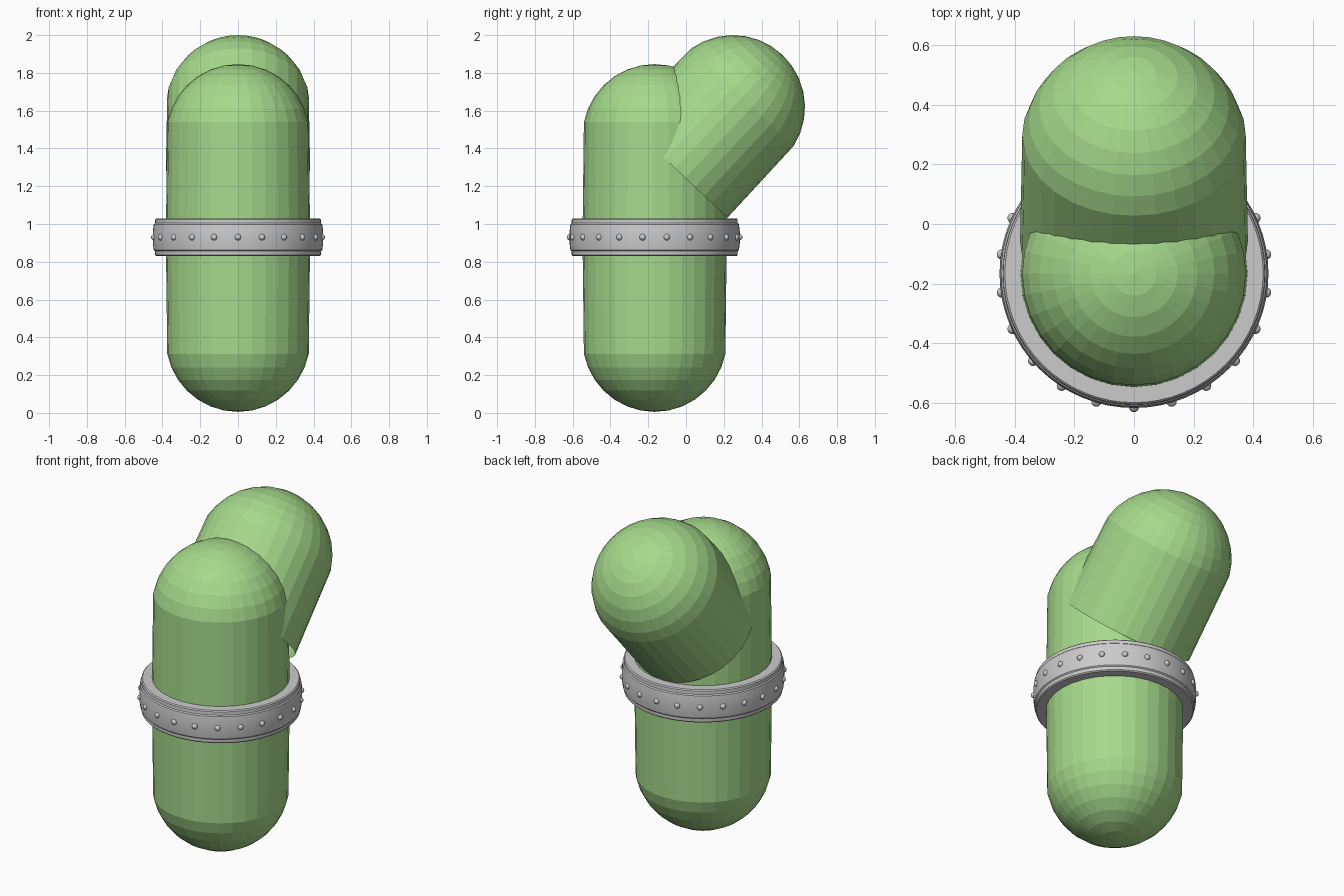
import bpy, bmesh, math
from mathutils import Matrix, Vector

if "Cube" in bpy.data.objects:
    bpy.data.objects.remove(bpy.data.objects["Cube"])

R = 0.382          # tube radius
CY = -0.166        # y of the upright axis
RING_Z = 0.93

green = bpy.data.materials.new("green")
green.diffuse_color = (0.38, 0.70, 0.26, 1)
green.use_nodes = True
green.node_tree.nodes["Principled BSDF"].inputs["Base Color"].default_value = green.diffuse_color


def make_object(name, bm, material=None):
    bmesh.ops.recalc_face_normals(bm, faces=bm.faces[:])
    mesh = bpy.data.meshes.new(name)
    bm.to_mesh(mesh)
    bm.free()
    obj = bpy.data.objects.new(name, mesh)
    bpy.context.collection.objects.link(obj)
    if material:
        mesh.materials.append(material)
    return obj


def capsule(name, stretch, half=False):
    """Sphere whose caps are pulled away from the equator; half keeps only the upper part."""
    bm = bmesh.new()
    bmesh.ops.create_uvsphere(bm, u_segments=32, v_segments=16, radius=R)
    if half:
        low = [v for v in bm.verts if v.co.z < -0.001]
        bmesh.ops.delete(bm, geom=low, context='VERTS')
    for v in bm.verts:
        if abs(v.co.z) > 0.001:
            v.co.z += math.copysign(stretch, v.co.z)
    return make_object(name, bm, green)


# Upright body
body = capsule("upright_body", 0.5385)
body.location = (0, CY, 0.926)

# Slanted branch, open at its buried end
tilt = math.radians(43.5)
branch = capsule("slanted_branch", 0.445, half=True)
branch.rotation_euler = (-tilt, 0, 0)
branch.location = Vector((0, 0.248, 1.618)) - 0.445 * Vector((0, math.sin(tilt), math.cos(tilt)))

# Collar: closed profile (radius, height) turned around the body
profile = [(0.370, -0.10), (0.433, -0.10), (0.439, -0.094), (0.440, -0.074),
           (0.446, -0.068), (0.451, -0.03), (0.451, 0.03), (0.446, 0.068),
           (0.440, 0.074), (0.439, 0.094), (0.433, 0.10), (0.370, 0.10)]
SEG = 64
bm = bmesh.new()
loops = []
for i in range(SEG):
    a = 2 * math.pi * i / SEG
    loops.append([bm.verts.new((r * math.cos(a), r * math.sin(a), z)) for r, z in profile])
n = len(profile)
for i in range(SEG):
    p, q = loops[i], loops[(i + 1) % SEG]
    for j in range(n):
        k = (j + 1) % n
        bm.faces.new((p[j], q[j], q[k], p[k]))
collar = make_object("collar", bm)
collar.location = (0, CY, RING_Z)

# Rivets around the collar
bm = bmesh.new()
for i in range(22):
    a = 2 * math.pi * i / 22 - math.pi / 2
    pos = Matrix.Translation((0.448 * math.cos(a), 0.448 * math.sin(a), 0))
    bmesh.ops.create_uvsphere(bm, u_segments=16, v_segments=8, radius=0.017, matrix=pos)
rivets = make_object("collar_rivets", bm)
rivets.location = (0, CY, RING_Z)

# Smooth metal parts, flat green parts
for obj in (collar, rivets):
    bpy.ops.object.select_all(action='DESELECT')
    obj.select_set(True)
    bpy.context.view_layer.objects.active = obj
    bpy.ops.object.shade_smooth_by_angle(angle=math.radians(30))
